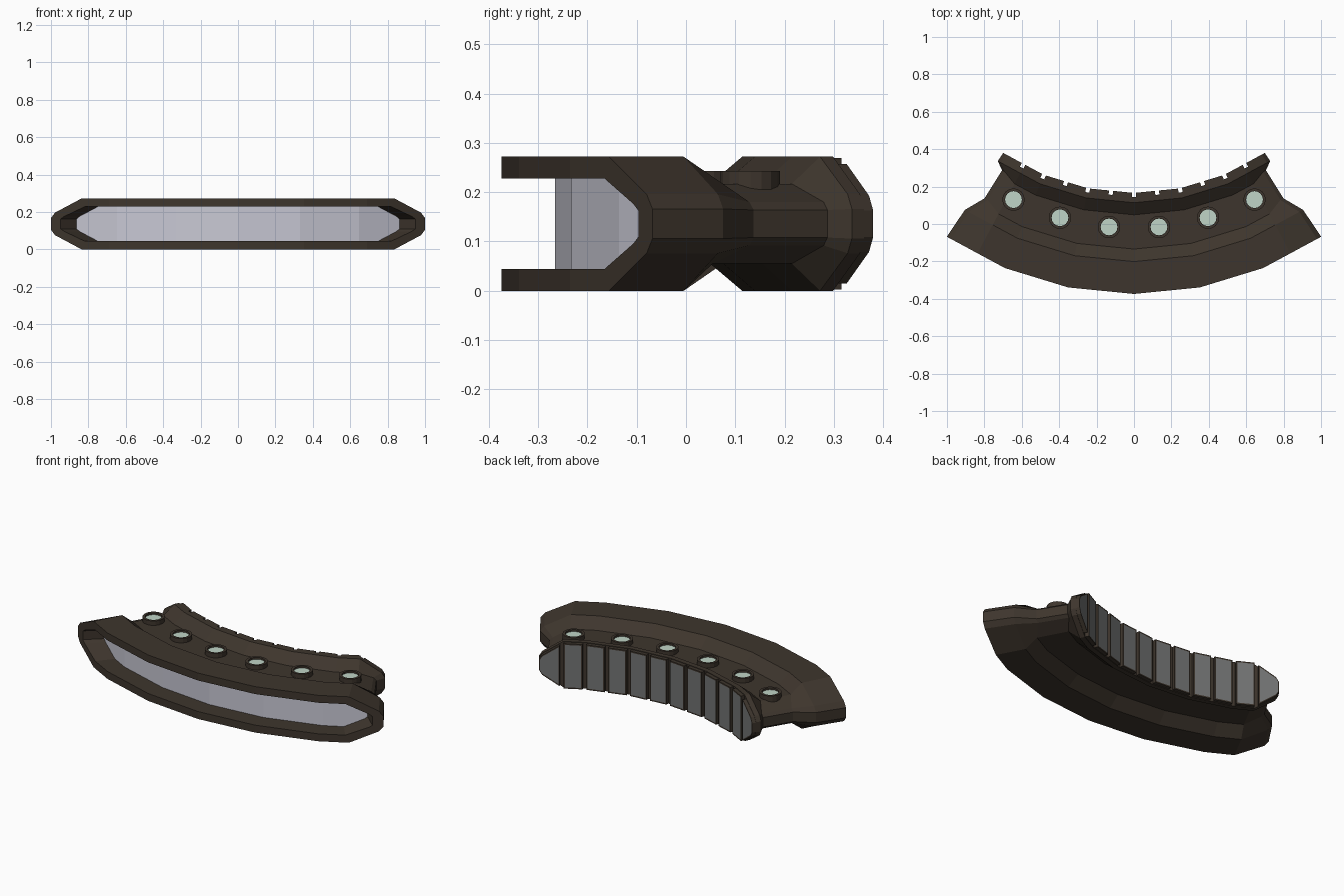
import bpy, bmesh, math

if "Cube" in bpy.data.objects:
    bpy.data.objects.remove(bpy.data.objects["Cube"])

CY, CZ, SEG = 1.416, 0.136, 34 / 3   # arc centre, mid height, facet angle


def material(name, rgb):
    m = bpy.data.materials.new(name)
    m.diffuse_color = (*rgb, 1)
    m.use_nodes = True
    m.node_tree.nodes["Principled BSDF"].inputs["Base Color"].default_value = m.diffuse_color
    return m


BROWN = material("dark_brown", (0.048, 0.036, 0.026))
LENS = material("pale_lavender", (0.58, 0.58, 0.66))
GREY = material("plate_grey", (0.17, 0.175, 0.175))
GREEN = material("pale_green", (0.53, 0.66, 0.57))


def place(r, deg, z):
    """Point on a faceted arc of radius r, measured from the front centre."""
    d = abs(deg) % SEG if abs(deg) < 33.999 else SEG
    half = SEG / 2
    r *= math.cos(math.radians(half)) / math.cos(math.radians(d - half))
    a = math.radians(deg)
    return (r * math.sin(a), CY - r * math.cos(a), CZ + z)


def loft(name, loops, mats, start=None, end=None):
    """Skin loops of (radius, angle, half height); caps get a material index."""
    bm = bmesh.new()
    rings = []
    for loop in loops:
        top = [bm.verts.new(place(r, a, h)) for r, a, h in loop]
        bot = [bm.verts.new(place(r, a, -h)) for r, a, h in loop]
        rings.append(top + bot[::-1])
    n = len(rings[0])
    for p, q in zip(rings, rings[1:]):
        for i in range(n):
            j = (i + 1) % n
            bm.faces.new((p[i], p[j], q[j], q[i]))
    for ring, idx in ((rings[0], start), (rings[-1], end)):
        if idx is not None:
            for i in range(n // 2 - 1):
                f = bm.faces.new((ring[i], ring[i + 1], ring[n - 2 - i], ring[n - 1 - i]))
                f.material_index = idx
    bmesh.ops.recalc_face_normals(bm, faces=bm.faces)
    return finish(name, bm, mats)


def finish(name, bm, mats):
    me = bpy.data.meshes.new(name)
    bm.to_mesh(me)
    bm.free()
    for m in mats:
        me.materials.append(m)
    ob = bpy.data.objects.new(name, me)
    bpy.context.collection.objects.link(ob)
    return ob


def outline(r, h, ends, r_end=None):
    """Long octagon: flat middle of half height h, tapered mirrored ends."""
    right = [(r, SEG, h), (r, 2 * SEG, h), (r, *ends[0])]
    right += [(r_end or r, *e) for e in ends[1:]]
    left = [(q, -a, k) for q, a, k in reversed(right)]
    return left + [(r, 0, h)] + right


HULL = [(28, 0.136), (33.2, 0.06), (34, 0.03)]
OPEN = [(27.4, 0.092), (31.4, 0.04), (32.1, 0.026)]
GLASS = [(26.6, 0.092), (30.4, 0.04), (31, 0.026)]
NECK = [(28, 0.081), (31.3, 0.044), (32, 0.028)]

# Body: recessed visor, front hull, neck and rear flange
loft("curved_body", [
    outline(1.682, 0.092, GLASS),
    outline(1.79, 0.092, OPEN),
    outline(1.79, 0.136, HULL),
    outline(1.617, 0.136, HULL),
    outline(1.55, 0.081, NECK, 1.512),
    outline(1.367, 0.081, NECK, 1.335),
    outline(1.302, 0.136, HULL),
    outline(1.272, 0.136, HULL),
], [BROWN, LENS], start=1, end=0)


def hull_height(a):
    """Half height of the hull outline at an angle."""
    a = abs(a)
    pts = [(0, 0.136)] + HULL
    for (a0, h0), (a1, h1) in zip(pts, pts[1:]):
        if a <= a1:
            return h0 + (h1 - h0) * (a - a0) / (a1 - a0)
    return HULL[-1][1]


def plate_loop(r, a, b, inset):
    corners = [s * 33.2 for s in (-1, 1) if a < s * 33.2 < b]
    return [(r, t, hull_height(t) - inset) for t in sorted([a, b] + corners)]


# Twelve rear plates with grey faces
for k in range(12):
    a = (k - 6) * SEG / 2
    b = a + SEG / 2
    a += 0.5 if k else 0
    b -= 0.5 if k < 11 else 0
    loft(f"rear_plate_{k + 1}", [
        plate_loop(1.273, a, b, 0.003),
        plate_loop(1.25, a, b, 0.003),
        plate_loop(1.25, a + 0.3, b - 0.3, 0.011),
    ], [BROWN, GREY], end=1)

# Six round lamps on the top of the neck: raised ring with a sunken disc
for i in range(6):
    a = math.radians((i - 2.5) * 10.65)
    cx, cy = 1.438 * math.sin(a), CY - 1.438 * math.cos(a)
    bm = bmesh.new()
    rings = []
    for r, z in ((0.06, 0.205), (0.06, 0.243), (0.045, 0.243), (0.045, 0.232)):
        rings.append([bm.verts.new((cx + r * math.cos(t * math.tau / 16),
                                    cy + r * math.sin(t * math.tau / 16), z))
                      for t in range(16)])
    for p, q in zip(rings, rings[1:]):
        for t in range(16):
            u = (t + 1) % 16
            bm.faces.new((p[t], p[u], q[u], q[t]))
    bm.faces.new(rings[-1]).material_index = 1
    finish(f"top_lamp_{i + 1}", bm, [BROWN, GREEN])
